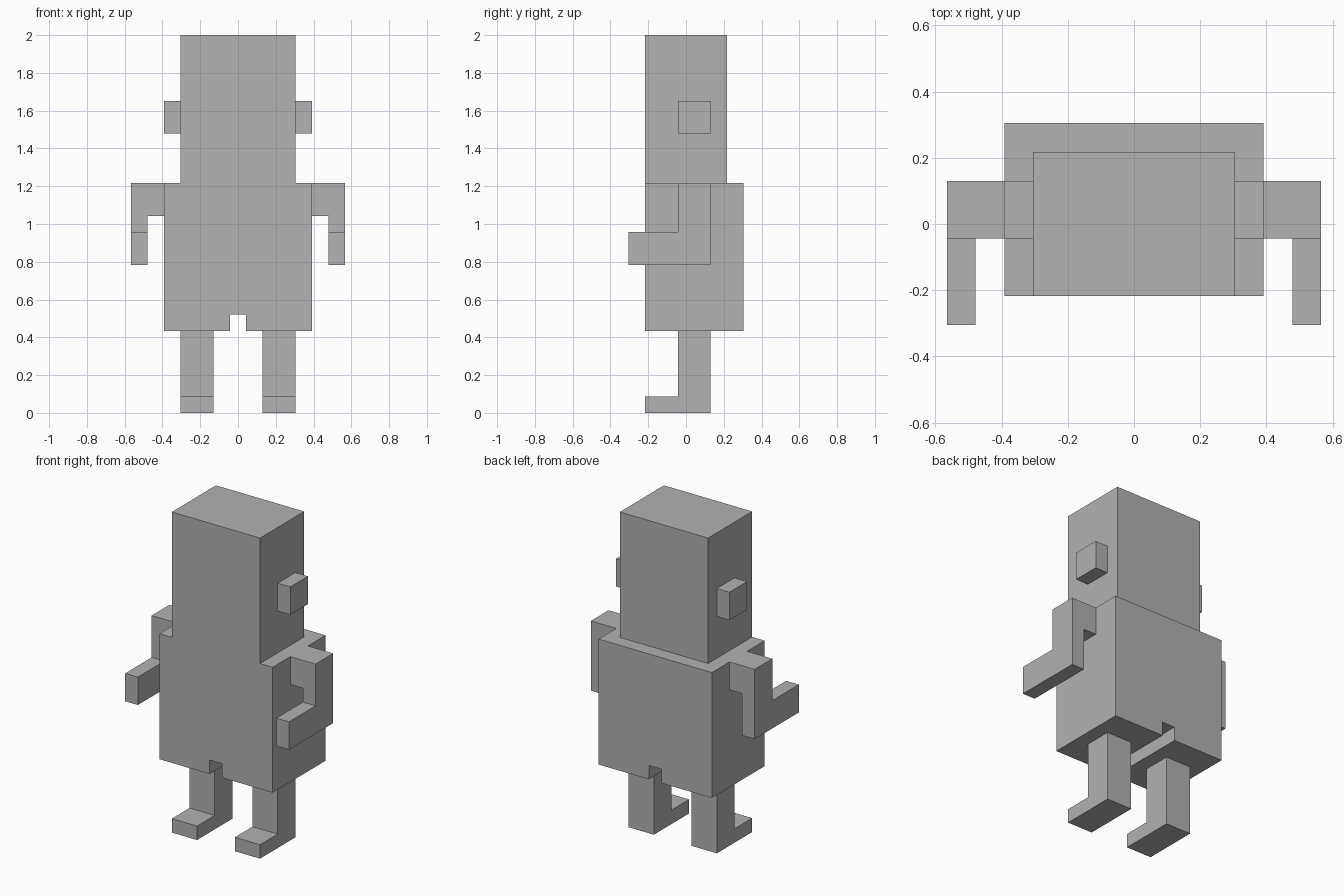
import bpy, bmesh
from mathutils import Vector

if "Cube" in bpy.data.objects:
    bpy.data.objects.remove(bpy.data.objects["Cube"])

U = 2 / 23  # one block unit; the figure is 23 blocks tall

grey = bpy.data.materials.new("plain grey")
grey.diffuse_color = (0.445, 0.445, 0.445, 1)
grey.use_nodes = True
grey.node_tree.nodes["Principled BSDF"].inputs["Base Color"].default_value = grey.diffuse_color


def extrude(name, profile, axis, start, end):
    """Extrude a closed profile (in blocks) along x (profile is y,z) or y (profile is x,z)."""
    bm = bmesh.new()
    place = (lambda a, b: (start, a, b)) if axis == "x" else (lambda a, b: (a, start, b))
    face = bm.faces.new([bm.verts.new(Vector(place(a, b)) * U) for a, b in profile])
    out = bmesh.ops.extrude_face_region(bm, geom=[face])
    d = (end - start) * U
    offset = Vector((d, 0, 0)) if axis == "x" else Vector((0, d, 0))
    moved = [v for v in out["geom"] if isinstance(v, bmesh.types.BMVert)]
    bmesh.ops.translate(bm, verts=moved, vec=offset)
    bmesh.ops.recalc_face_normals(bm, faces=bm.faces[:])
    mesh = bpy.data.meshes.new(name)
    bm.to_mesh(mesh)
    bm.free()
    mesh.materials.append(grey)
    obj = bpy.data.objects.new(name, mesh)
    bpy.context.collection.objects.link(obj)
    return obj


def rect(a0, a1, b0, b1):
    return [(a0, b0), (a1, b0), (a1, b1), (a0, b1)]


def pair(name, profile, x0, x1):
    """Make a left and right copy of a side part."""
    extrude("right_" + name, profile, "x", x0, x1)
    extrude("left_" + name, profile, "x", -x1, -x0)


# Torso with a notch running underneath from front to back
torso = [(-4.5, 5), (-0.5, 5), (-0.5, 6), (0.5, 6), (0.5, 5), (4.5, 5), (4.5, 14), (-4.5, 14)]
extrude("torso", torso, "y", -2.5, 3.5)

# Tall head, flush with the torso front
extrude("head", rect(-3.5, 3.5, 14, 23), "y", -2.5, 2.5)

# Ears and shoulders
pair("ear", rect(-0.5, 1.5, 17, 19), 3.5, 4.5)
pair("shoulder", rect(-0.5, 1.5, 12, 14), 4.5, 5.5)

# Bent arms with forearms reaching forward
pair("arm", [(-3.5, 9), (1.5, 9), (1.5, 14), (-0.5, 14), (-0.5, 11), (-3.5, 11)], 5.5, 6.5)

# Legs with forward feet
pair("leg", [(-2.5, 0), (1.5, 0), (1.5, 5), (-0.5, 5), (-0.5, 1), (-2.5, 1)], 1.5, 3.5)
